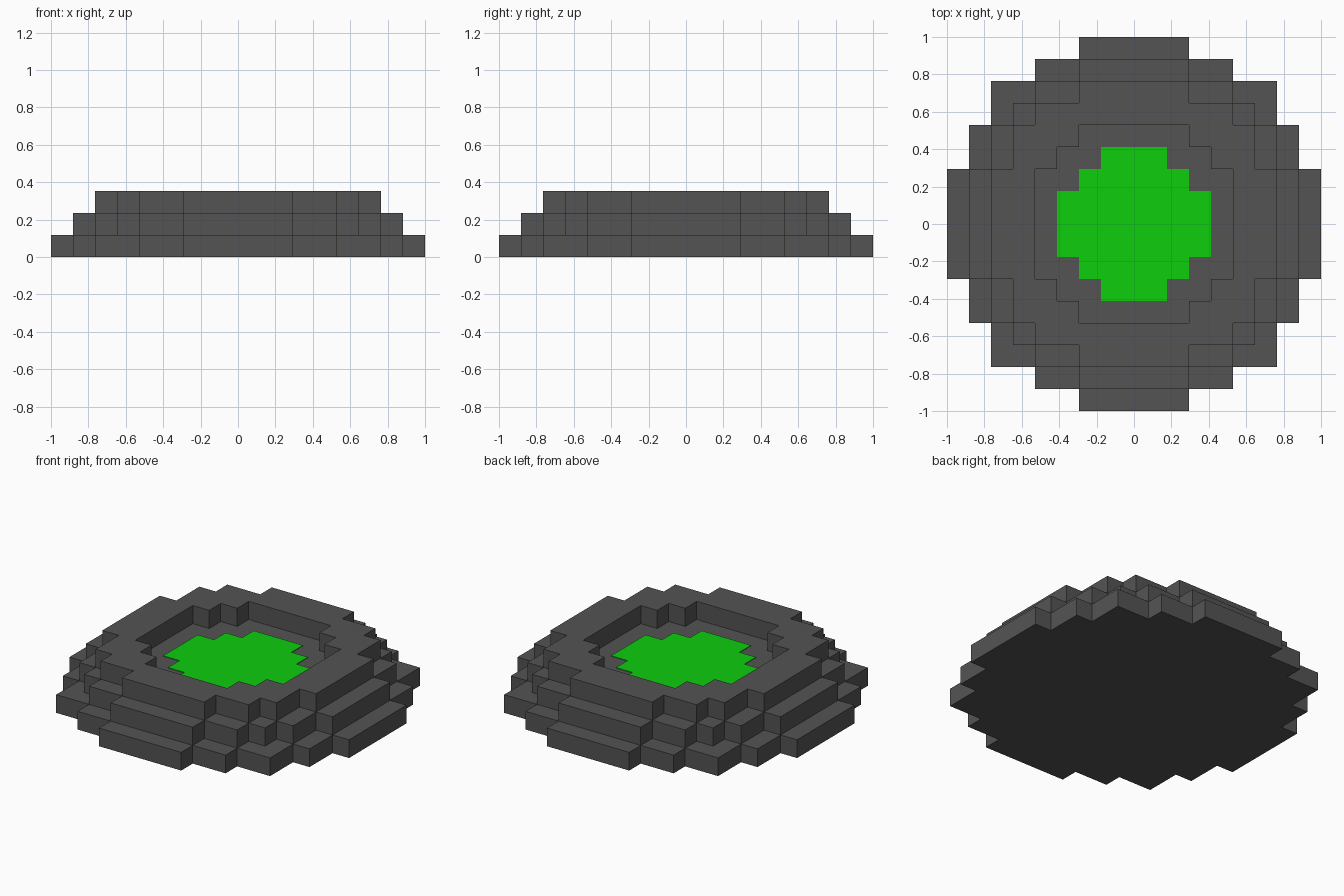
import bpy, bmesh

if "Cube" in bpy.data.objects:
    bpy.data.objects.remove(bpy.data.objects["Cube"])

U = 2 / 17  # one block


def material(name, rgb):
    m = bpy.data.materials.new(name)
    m.diffuse_color = (*rgb, 1)
    m.use_nodes = True
    m.node_tree.nodes["Principled BSDF"].inputs["Base Color"].default_value = m.diffuse_color
    return m


STONE = material("dark_stone", (0.088, 0.088, 0.088))
LIQUID = material("green_liquid", (0.004, 0.61, 0.004))


def stepped_outline(steps):
    """Closed outline of a blocky disc from (half_width, reach) steps, in blocks."""
    quarter = []  # from +x round to +y
    for i, (w, r) in enumerate(steps):
        if i:
            quarter.append((r, steps[i - 1][0]))
        quarter.append((r, w))
    pts = []
    for c, s in ((1, 0), (0, 1), (-1, 0), (0, -1)):
        pts += [(c * x - s * y, s * x + c * y) for x, y in quarter]
        # inner corner before the next quarter is supplied by its mirrored step
    clean = []
    for p in pts:
        if not clean or p != clean[-1]:
            clean.append(p)
    return clean


def disc(name, steps, z0, z1, mat):
    """Extrude a stepped outline from z0 to z1."""
    bm = bmesh.new()
    face = bm.faces.new([bm.verts.new((x * U, y * U, z0)) for x, y in stepped_outline(steps)])
    top = bmesh.ops.extrude_face_region(bm, geom=[face], use_keep_orig=True)["geom"]
    bmesh.ops.translate(bm, vec=(0, 0, z1 - z0),
                        verts=[v for v in top if isinstance(v, bmesh.types.BMVert)])
    bmesh.ops.recalc_face_normals(bm, faces=bm.faces)
    mesh = bpy.data.meshes.new(name)
    bm.to_mesh(mesh)
    bm.free()
    mesh.materials.append(mat)
    ob = bpy.data.objects.new(name, mesh)
    bpy.context.collection.objects.link(ob)
    return ob


# Stone tiers, each one block high and one block narrower
disc("base_tier", [(2.5, 8.5), (4.5, 7.5), (6.5, 6.5), (7.5, 4.5), (8.5, 2.5)], 0, U, STONE)
disc("middle_tier", [(2.5, 7.5), (4.5, 6.5), (5.5, 5.5), (6.5, 4.5), (7.5, 2.5)], U, 2 * U, STONE)
rim = disc("rim_tier", [(2.5, 6.5), (4.5, 5.5), (5.5, 4.5), (6.5, 2.5)], 2 * U, 3 * U, STONE)

# Opening through the rim
cutter = disc("opening_cutter", [(2.5, 4.5), (3.5, 3.5), (4.5, 2.5)], 1.5 * U, 3.5 * U, STONE)
mod = rim.modifiers.new("opening", "BOOLEAN")
mod.operation = "DIFFERENCE"
mod.solver = "EXACT"
mod.object = cutter
bpy.context.view_layer.objects.active = rim
bpy.ops.object.modifier_apply(modifier=mod.name)
bpy.data.objects.remove(cutter)

# Thin pool plate on the floor of the opening
disc("liquid_pool", [(1.5, 3.5), (2.5, 2.5), (3.5, 1.5)], 2 * U, 2 * U + 0.004, LIQUID)
